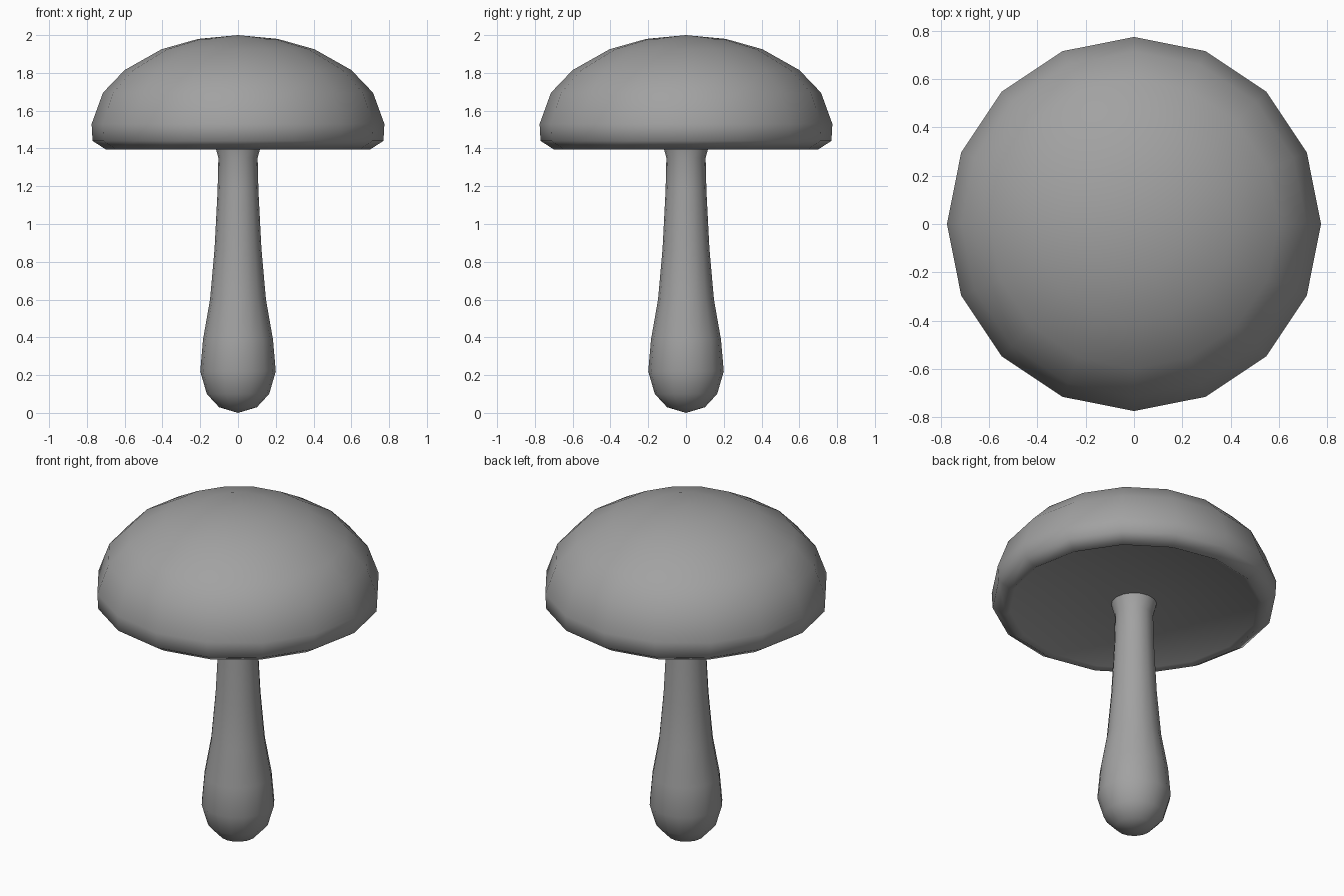
import bpy, bmesh, math

if "Cube" in bpy.data.objects:
    bpy.data.objects.remove(bpy.data.objects["Cube"])

SIDES = 16

grey = bpy.data.materials.new("plain grey")
grey.diffuse_color = (0.36, 0.36, 0.36, 1)
grey.use_nodes = True
grey.node_tree.nodes["Principled BSDF"].inputs["Base Color"].default_value = grey.diffuse_color


def lathe(name, profile, angle):
    """Spin (radius, height) points, listed bottom to top, round the z axis."""
    bm = bmesh.new()
    rings = []
    for r, z in profile:
        if r == 0:
            rings.append([bm.verts.new((0, 0, z))] * SIDES)
        else:
            turns = [2 * math.pi * i / SIDES for i in range(SIDES)]
            rings.append([bm.verts.new((r * math.cos(a), r * math.sin(a), z)) for a in turns])
    for low, high in zip(rings, rings[1:]):
        for i in range(SIDES):
            j = (i + 1) % SIDES
            corners = dict.fromkeys((low[i], low[j], high[j], high[i]))
            bm.faces.new(list(corners))
    bmesh.ops.recalc_face_normals(bm, faces=bm.faces)
    mesh = bpy.data.meshes.new(name)
    bm.to_mesh(mesh)
    bm.free()
    mesh.materials.append(grey)
    obj = bpy.data.objects.new(name, mesh)
    bpy.context.collection.objects.link(obj)
    bpy.context.view_layer.objects.active = obj
    obj.select_set(True)
    bpy.ops.object.shade_smooth_by_angle(angle=math.radians(angle))
    obj.select_set(False)
    return obj


# Stem: bulbous foot, narrow neck, small flare where it meets the cap
lathe("stem", [(0, 0), (0.10, 0.03), (0.165, 0.10), (0.20, 0.22), (0.185, 0.39),
               (0.148, 0.60), (0.124, 0.87), (0.108, 1.18), (0.104, 1.35),
               (0.125, 1.43)], 80)

# Cap: slightly hollow underside, thin lip, rounded rim and dome
lathe("cap", [(0, 1.43), (0.125, 1.425), (0.675, 1.41), (0.70, 1.395), (0.77, 1.44),
              (0.775, 1.53), (0.715, 1.695), (0.60, 1.815), (0.405, 1.925),
              (0.21, 1.98), (0, 2.0)], 80)
